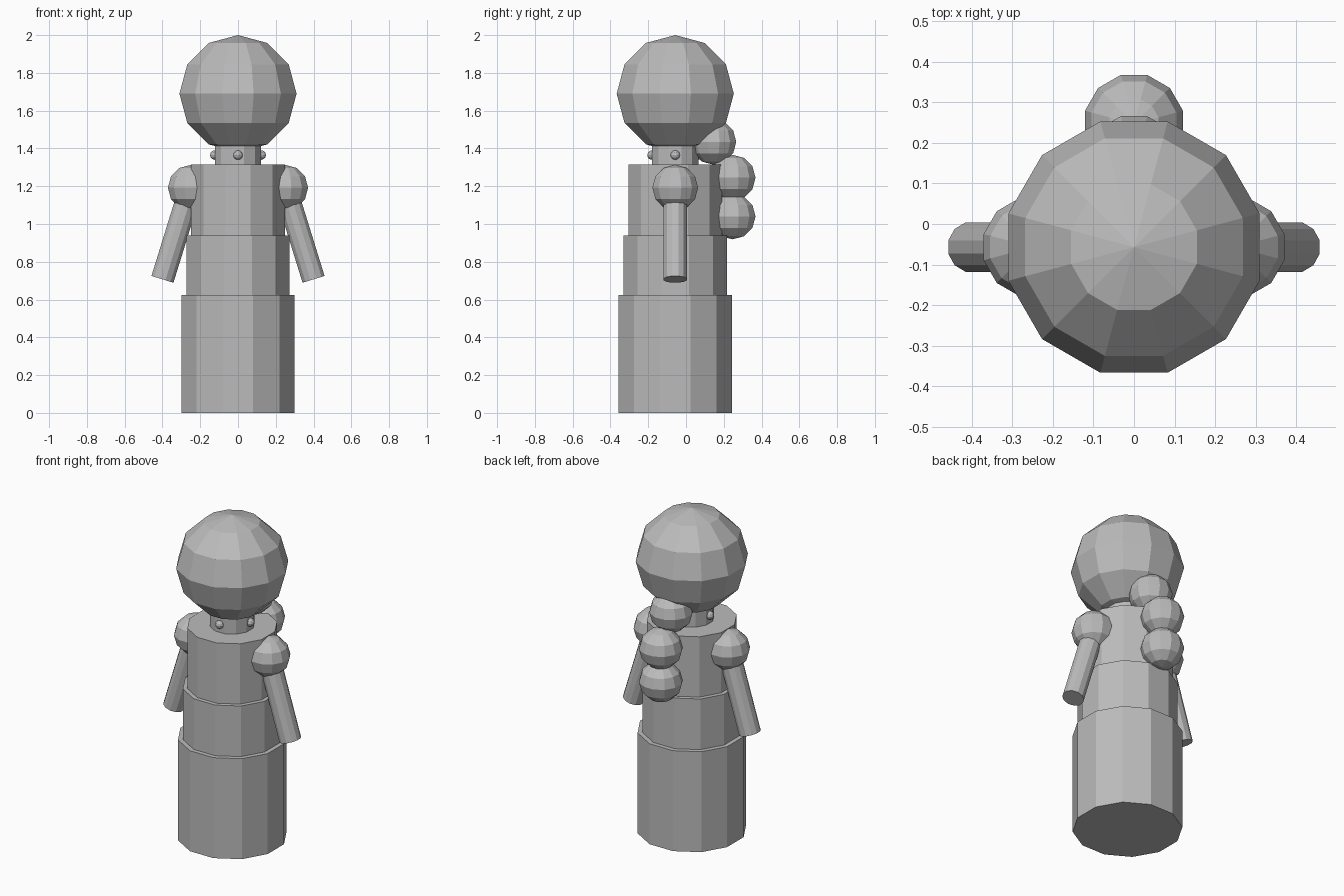
import bpy
from math import pi, cos, sin
from mathutils import Vector, Matrix

cube = bpy.data.objects.get("Cube")
if cube:
    bpy.data.objects.remove(cube, do_unlink=True)

AXIS_Y = -0.057          # depth of the figure's centre line
SIDES = 12
FLAT = cos(pi / SIDES)   # flat-to-centre over corner-to-centre

grey = bpy.data.materials.new("plain_grey")
grey.use_nodes = True
colour = (0.5, 0.5, 0.5, 1)
grey.diffuse_color = colour
grey.node_tree.nodes["Principled BSDF"].inputs["Base Color"].default_value = colour


def finish(name):
    """Name the new object, turn a flat side to the front, and colour it."""
    obj = bpy.context.object
    obj.name = name
    obj.data.transform(Matrix.Rotation(pi / SIDES, 4, 'Z'))
    obj.data.materials.append(grey)
    return obj


def ball(name, centre, radius):
    bpy.ops.mesh.primitive_uv_sphere_add(segments=SIDES, ring_count=6,
                                         radius=radius, location=centre)
    obj = finish(name)
    obj.data.transform(Matrix.Diagonal((1 / FLAT, 1 / FLAT, 1, 1)))
    return obj


def tube(name, start, end, radius):
    start, end = Vector(start), Vector(end)
    axis = end - start
    bpy.ops.mesh.primitive_cylinder_add(vertices=SIDES, radius=radius / FLAT,
                                        depth=axis.length,
                                        location=(start + end) / 2)
    obj = finish(name)
    obj.rotation_euler = axis.to_track_quat('Z', 'Y').to_euler()
    return obj


# Stepped body and neck
for name, low, high, radius in (("skirt", 0, 0.625, 0.3),
                                ("waist", 0.625, 0.94, 0.273),
                                ("chest", 0.94, 1.315, 0.248),
                                ("neck", 1.315, 1.44, 0.122)):
    tube(name, (0, AXIS_Y, low), (0, AXIS_Y, high), radius)

# Head
ball("head", (0, AXIS_Y, 1.69), 0.31)

# Braid hanging down the back
for i, (y, z) in enumerate(((0.145, 1.435), (0.247, 1.245), (0.247, 1.04))):
    ball(f"braid_ball_{i + 1}", (0, y, z), 0.121)

# Shoulders and arms
for side, s in (("left", 1), ("right", -1)):
    shoulder = (s * 0.25, AXIS_Y, 1.192)
    ball(f"{side}_shoulder", shoulder, 0.121)
    tube(f"{side}_arm", shoulder, (s * 0.4, AXIS_Y, 0.707), 0.061)

# Necklace beads around the neck
for i in range(4):
    a = i * pi / 2
    ball(f"necklace_bead_{i + 1}",
         (0.123 * cos(a), AXIS_Y + 0.123 * sin(a), 1.365), 0.025)
